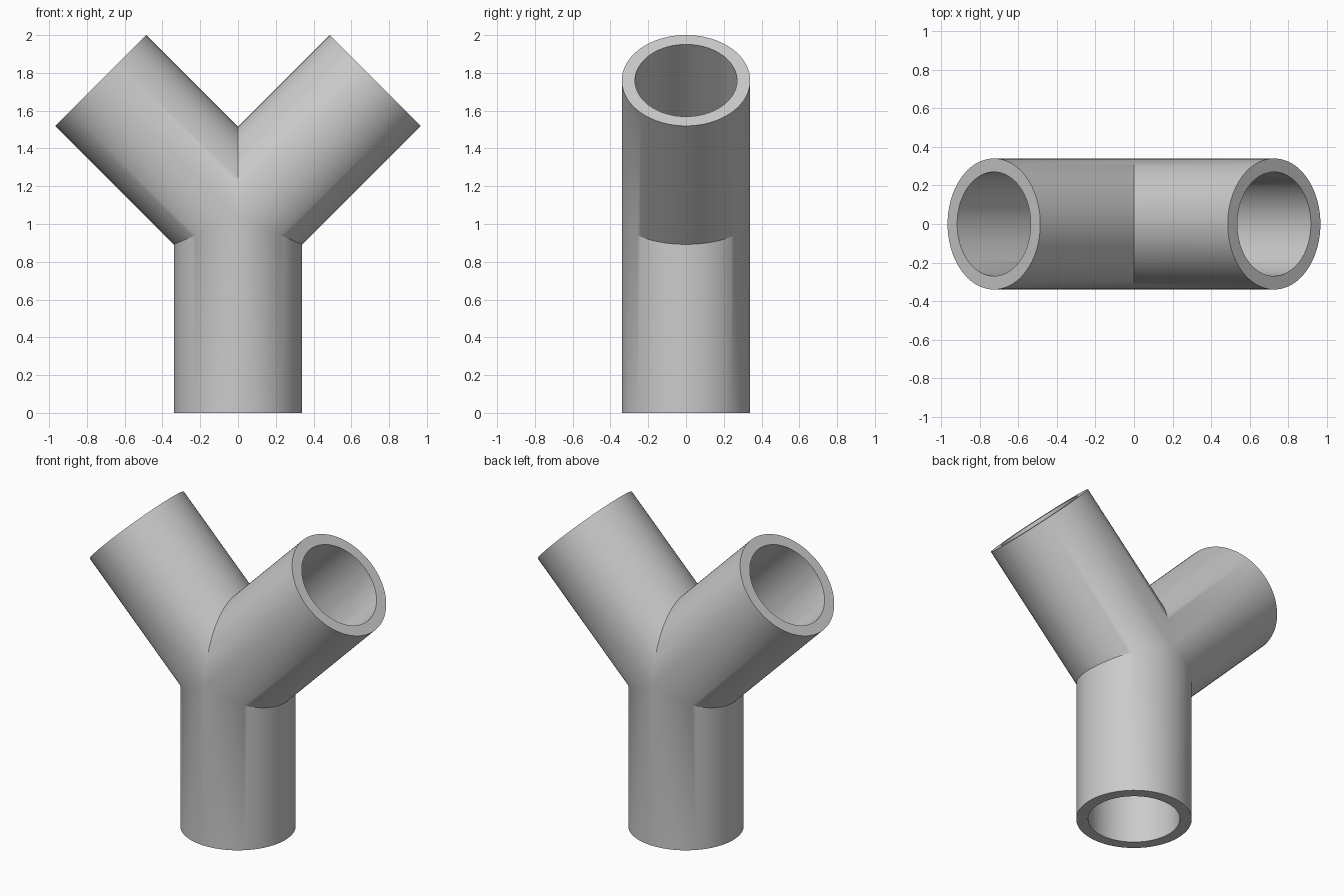
import bpy, bmesh
from math import cos, sin, pi, sqrt, radians

if "Cube" in bpy.data.objects:
    bpy.data.objects.remove(bpy.data.objects["Cube"])

R_OUT, R_IN = 0.34, 0.27      # outer wall and bore radii
ZC = 1.033                    # height where the three axes meet
LENGTH = 1.028                # branch length along its 45 degree axis
N = 96                        # sides of each tube
S = sqrt(2)

bm = bmesh.new()


def branch_point(u, y, s, side):
    """Point u below and s along the axis of the tilted branch."""
    return bm.verts.new((side * (u + s) / S, y, ZC + (s - u) / S))


def wall(r, side):
    """Half the stem and one full branch at radius r; returns the open rims."""
    base, low, seam, tip = [], [], [], []
    for i in range(N):
        t = -pi / 2 + 2 * pi * i / N
        u, y = r * cos(t), r * sin(t)
        # lower half mitres against the stem, upper half against the other branch
        s = u * (S - 1) if i <= N // 2 else -u
        seam.append(branch_point(u, y, s, side))
        tip.append(branch_point(u, y, LENGTH, side))
        if i <= N // 2:
            base.append(bm.verts.new((side * u, y, 0)))
            low.append(seam[-1])
    strip(base, low)
    strip(seam, tip, True)
    return base, tip


def strip(a, b, closed=False):
    """Quads between two matching rows of vertices."""
    n = len(a)
    for i in range(n if closed else n - 1):
        j = (i + 1) % n
        bm.faces.new((a[i], a[j], b[j], b[i]))


# Both mirrored halves, with ring-shaped rims joining bore to outside
for side in (1, -1):
    base_o, tip_o = wall(R_OUT, side)
    base_i, tip_i = wall(R_IN, side)
    strip(base_o, base_i)
    strip(tip_o, tip_i, True)

bmesh.ops.remove_doubles(bm, verts=bm.verts, dist=1e-5)
bmesh.ops.recalc_face_normals(bm, faces=bm.faces)

# Y-shaped pipe fitting
mesh = bpy.data.meshes.new("y_pipe_fitting")
bm.to_mesh(mesh)
bm.free()
pipe = bpy.data.objects.new("y_pipe_fitting", mesh)
bpy.context.collection.objects.link(pipe)
bpy.context.view_layer.objects.active = pipe
pipe.select_set(True)
bpy.ops.object.shade_smooth_by_angle(angle=radians(30))
